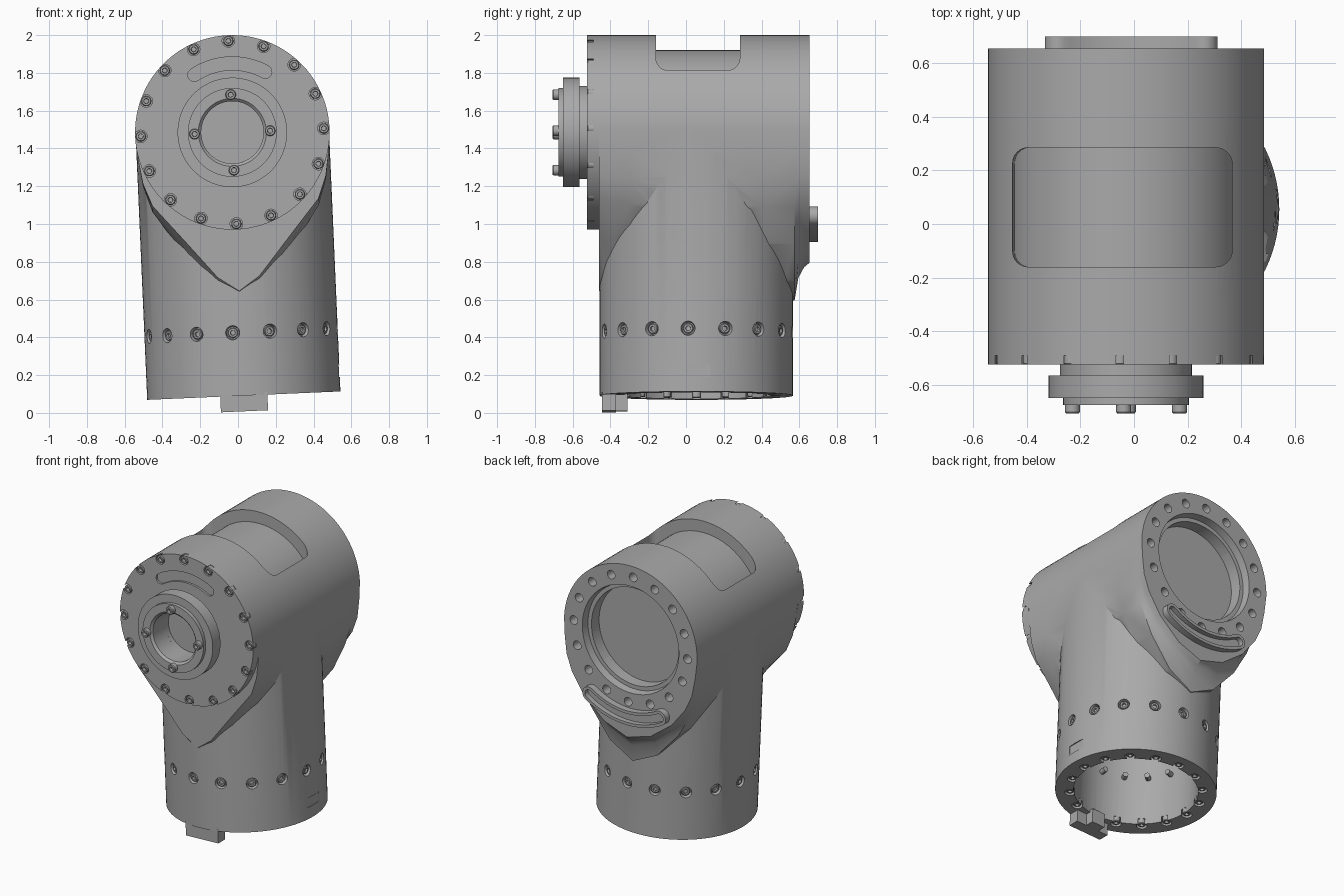
import bpy, bmesh, math
from mathutils import Matrix, Vector

if "Cube" in bpy.data.objects:
    bpy.data.objects.remove(bpy.data.objects["Cube"])

grey = bpy.data.materials.new("machined_grey")
grey.use_nodes = True
grey.diffuse_color = (0.4, 0.4, 0.4, 1)
grey.node_tree.nodes["Principled BSDF"].inputs["Base Color"].default_value = grey.diffuse_color

# Everything is built around the crossing of the two bores, then tilted into place
PLACE = Matrix.Translation((-0.03, 0, 1.485)) @ Matrix.Rotation(math.radians(-2.5), 4, 'Y')
R = 0.515
LEG_Y = 0.055
LEG_BOTTOM = -1.395
FRONT, BACK, DOWN = Vector((0, -1, 0)), Vector((0, 1, 0)), Vector((0, 0, -1))
STEPS = [math.radians(22.5 * k) for k in range(16)]
parts = []


def make(name, bm, cutter=False):
    bmesh.ops.recalc_face_normals(bm, faces=bm.faces)
    me = bpy.data.meshes.new(name)
    bm.to_mesh(me)
    bm.free()
    ob = bpy.data.objects.new(name, me)
    bpy.context.collection.objects.link(ob)
    if cutter:
        ob.hide_render = True
    else:
        parts.append(ob)
    return ob


def combine(ob, bm, op='DIFFERENCE'):
    tool = make("cutter", bm, True)
    mod = ob.modifiers.new("cut", 'BOOLEAN')
    mod.operation, mod.solver, mod.object = op, 'EXACT', tool
    bpy.context.view_layer.update()
    dg = bpy.context.evaluated_depsgraph_get()
    me = bpy.data.meshes.new_from_object(ob.evaluated_get(dg))
    ob.modifiers.clear()
    ob.data = me
    bpy.data.objects.remove(tool)


def loft(bm, rings):
    rows = [[bm.verts.new(p) for p in ring] for ring in rings]
    n = len(rows[0])
    for a, b in zip(rows, rows[1:]):
        for i in range(n):
            bm.faces.new((a[i], a[(i + 1) % n], b[(i + 1) % n], b[i]))
    bm.faces.new(rows[0])
    bm.faces.new(rows[-1])
    return bm


def lathe(bm, profile, origin, axis, seg=24, closed=False):
    """Turn (radius, height) points about an axis."""
    m = Matrix.Translation(origin) @ Vector(axis).to_track_quat('Z', 'Y').to_matrix().to_4x4()
    rows = []
    for r, h in profile:
        count = seg if r > 0 else 1
        rows.append([bm.verts.new(m @ Vector((r * math.cos(math.tau * i / seg),
                                              r * math.sin(math.tau * i / seg), h)))
                     for i in range(count)])
    pairs = list(zip(rows, rows[1:]))
    if closed:
        pairs.append((rows[-1], rows[0]))
    for a, b in pairs:
        for i in range(seg):
            j = (i + 1) % seg
            quad = [a[i % len(a)], a[j % len(a)], b[j % len(b)], b[i % len(b)]]
            bm.faces.new(list(dict.fromkeys(quad)))
    return bm


def rod(bm, r, origin, axis, h0, h1, seg=24, r2=None):
    return lathe(bm, [(0, h0), (r, h0), (r2 or r, h1), (0, h1)], origin, axis, seg)


def screw(bm, r, h, origin, axis):
    lathe(bm, [(0, 0), (r, 0), (r, h * .85), (r * .85, h), (r * .5, h), (r * .45, h * .4), (0, h * .4)],
          origin, axis, 18)


def polar(r, a, y=0):
    return Vector((r * math.sin(a), y, r * math.cos(a)))


def around_leg(a, r, z):
    return Vector((r * math.cos(a), LEG_Y + r * math.sin(a), z))


def arc_slot(bm, r, half, span, mid, y0, y1):
    """Rounded curved slot in the end face, as a solid."""
    pts = [polar(r + half, mid - span + 2 * span * i / 24) for i in range(25)]
    for end, sign in ((mid + span, 1), (mid - span, -1)):
        c = polar(r, end)
        out, along = polar(1, end), polar(1, end + math.pi / 2)
        cap = [c + half * sign * (out * math.cos(t) + along * math.sin(t))
               for t in (math.pi * k / 8 for k in range(1, 8))]
        pts += cap
        if sign == 1:
            pts += [polar(r - half, mid + span - 2 * span * i / 24) for i in range(25)]
    return loft(bm, [[p + Vector((0, y, 0)) for p in pts] for y in (y0, y1)])


# Main housing: round barrel with a skirt that flows into the leg
FRONT_SKIRT = [(.505, -.12), (.485, -.25), (.44, -.37), (.28, -.56), (.11, -.765), (0, -.84)]
BACK_SKIRT = [(.505, -.12), (.485, -.25), (.44, -.36), (.34, -.50), (.18, -.63), (0, -.69)]


def section(y, skirt, drop):
    ring = [(R * math.cos(math.pi * i / 48), R * math.sin(math.pi * i / 48)) for i in range(49)]
    low = [(x, z - drop * (z / .69) ** 2) for x, z in skirt]
    ring += [(-x, z) for x, z in low] + low[-2::-1]
    return [Vector((x, y, z)) for x, z in ring]


layers = [(-.46, FRONT_SKIRT, 0), (-.44, FRONT_SKIRT, .015), (-.40, FRONT_SKIRT, .05),
          (-.30, FRONT_SKIRT, .12), (0, FRONT_SKIRT, 0), (.4, BACK_SKIRT, .2),
          (.575, BACK_SKIRT, .2), (.595, BACK_SKIRT, .08), (.625, BACK_SKIRT, .025), (.655, BACK_SKIRT, 0)]
housing = make("housing", loft(bmesh.new(), [section(*l) for l in layers]))
leg_top = Vector((0, LEG_Y, 0))
combine(housing, rod(bmesh.new(), .512, leg_top, DOWN, -.02, -LEG_BOTTOM, 96), 'UNION')

# Bores in the leg and the rear end
combine(housing, rod(bmesh.new(), .395, leg_top, DOWN, .75, 1.45, 64))
combine(housing, rod(bmesh.new(), .34, (0, .655, 0), FRONT, -.02, .13, 64, .335))
combine(housing, rod(bmesh.new(), .375, (0, .655, 0), FRONT, -.01, .05, 64, .365))

# Bolt holes: rear face, leg wall and leg rim
holes = bmesh.new()
for a in STEPS:
    rod(holes, .03, polar(.44, a, .655), FRONT, -.02, .09)
    side = a - math.radians(5)
    out = Vector((math.cos(side), math.sin(side), 0))
    rod(holes, .033, around_leg(side, .485, -1.06), out, 0, .05, 24, .042)
combine(housing, holes)
notches = bmesh.new()
for a in STEPS:
    rod(notches, .034, around_leg(a, .42, LEG_BOTTOM), DOWN, -.04, .02)
combine(housing, notches)

# Window pocket on top, with rounded corners
corner = .06
pocket = []
for cx, cy, start in ((.35, .225, 0), (-.35, .225, 1), (-.35, -.10, 2), (.35, -.10, 3)):
    for i in range(9):
        t = math.pi / 2 * (start + i / 8)
        pocket.append((cx + corner * math.cos(t), cy + corner * math.sin(t)))
combine(housing, loft(bmesh.new(), [[Vector((x, y, z)) for x, y in pocket] for z in (.12, .7)]))
make("window_floor", rod(bmesh.new(), .435, (0, -.2, 0), BACK, 0, .53, 96))

# Shallow index mark on the leg's left side
mark = bmesh.new()
bmesh.ops.create_cube(mark, size=1, matrix=Matrix.Translation((.52, .065, -1.285)) @ Matrix.Diagonal((.03, .13, .065, 1)))
combine(housing, mark)

# Front cover with edge notches and a curved groove
cover = make("front_cover", lathe(bmesh.new(), [(0, .03), (.165, .03), (.165, .065), (R, .065), (R, 0), (0, 0)],
                                  (0, -.46, 0), FRONT, 96))
notches = bmesh.new()
for a in STEPS:
    rod(notches, .033, polar(.485, a, -.49), FRONT, 0, .06)
arc_slot(notches, .365, .035, math.radians(31), 0, -.56, -.51)
combine(cover, notches)

# Output hub
make("hub", lathe(bmesh.new(), [(.165, 0), (.247, 0), (.247, .04), (.29, .04), (.29, .125), (.235, .125),
                                (.235, .15), (.18, .15), (.165, .135)], (0, -.525, 0), FRONT, 64, True))

# Screws
cover_screws, hub_screws, leg_screws, rim_screws = (bmesh.new() for _ in range(4))
for i, a in enumerate(STEPS):
    screw(cover_screws, .027, .035, polar(.485, a, -.49), FRONT)
    if i % 4 == 0:
        screw(hub_screws, .028, .035, polar(.2, a, -.672), FRONT)
    side = a - math.radians(5)
    out = Vector((math.cos(side), math.sin(side), 0))
    screw(leg_screws, .027, .02, around_leg(side, .484, -1.06), out)
    rod(leg_screws, .018, around_leg(side, .35, -1.06), out, 0, .1, 12)
    screw(rim_screws, .026, .034, around_leg(a, .42, LEG_BOTTOM + .04), DOWN)
make("cover_screws", cover_screws)
make("hub_screws", hub_screws)
make("leg_screws", leg_screws)
make("rim_screws", rim_screws)

# Raised curved rim on the rear face
rim = make("rear_slot_rim", arc_slot(bmesh.new(), .53, .05, math.radians(31), math.pi, .65, .70))
combine(rim, arc_slot(bmesh.new(), .53, .03, math.radians(31), math.pi, .665, .72))

# Locating key under the front of the leg
tee = [(.125, -.445), (.125, -.37), (.05, -.37), (.05, -.31)]
tee += [(-x, y) for x, y in reversed(tee)]
make("locating_key", loft(bmesh.new(), [[Vector((x, y, z)) for x, y in tee] for z in (-1.478, -1.38)]))

# Finish: colour, shading and placement
for ob in parts:
    ob.data.materials.clear()
    ob.data.materials.append(grey)
    ob.data.shade_smooth()
    ob.data.set_sharp_from_angle(angle=math.radians(30))
    ob.matrix_world = PLACE
